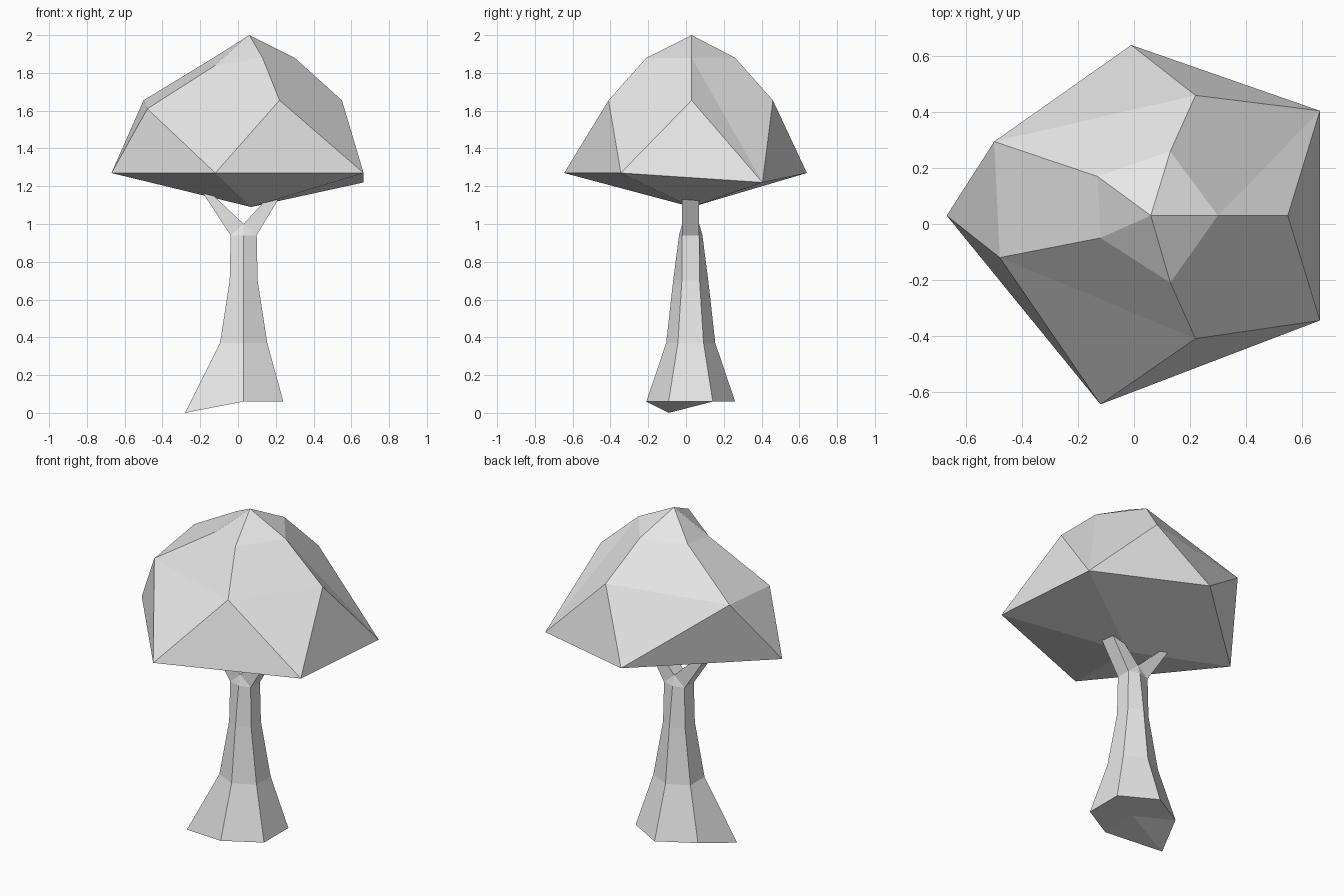
import bpy
import bmesh
from mathutils import Vector

cube = bpy.data.objects.get("Cube")
if cube:
    bpy.data.objects.remove(cube, do_unlink=True)

# Single plain material
grey = bpy.data.materials.new("light_grey")
colour = (0.8, 0.8, 0.8, 1)
grey.use_nodes = True
grey.diffuse_color = colour
grey.node_tree.nodes["Principled BSDF"].inputs["Base Color"].default_value = colour


def add_verts(bm, points):
    return [bm.verts.new(point) for point in points]


def finish(bm, name):
    """Turn a bmesh into a flat shaded object."""
    bmesh.ops.recalc_face_normals(bm, faces=bm.faces)
    mesh = bpy.data.meshes.new(name)
    bm.to_mesh(mesh)
    bm.free()
    mesh.materials.append(grey)
    part = bpy.data.objects.new(name, mesh)
    bpy.context.collection.objects.link(part)
    return part


def loft(bm, lower, upper):
    """Bridge two closed rings with quads."""
    count = len(lower)
    for i in range(count):
        j = (i + 1) % count
        bm.faces.new((lower[i], lower[j], upper[j], upper[i]))


def fan(bm, ring, tip):
    for i, vert in enumerate(ring):
        bm.faces.new((vert, ring[(i + 1) % len(ring)], tip))


# Canopy: a lopsided faceted dome with three rings of five corners
bm = bmesh.new()
peak, base = add_verts(bm, [(.06, .03, 2), (.07, .03, 1.09)])
crown = add_verts(bm, [(.3, .03, 1.88), (.13, .26, 1.88), (-.13, .17, 1.88),
                       (-.12, -.05, 1.84), (.13, -.21, 1.88)])
middle = add_verts(bm, [(.55, .03, 1.655), (.22, .46, 1.655), (-.5, .295, 1.655),
                        (-.48, -.12, 1.61), (.22, -.41, 1.655)])
rim = add_verts(bm, [(.665, .405, 1.22), (-.01, .64, 1.27), (-.67, .03, 1.27),
                     (-.12, -.645, 1.27), (.665, -.345, 1.27)])
fan(bm, crown, peak)
fan(bm, rim, base)
for i in range(5):
    j = (i + 1) % 5
    if i == 0:
        bm.faces.new((crown[i], middle[i], rim[i]))
        bm.faces.new((crown[i], rim[i], middle[j], crown[j]))
    else:
        bm.faces.new((crown[i], middle[i], middle[j], crown[j]))
        bm.faces.new((middle[i], rim[i], middle[j]))
    bm.faces.new((middle[i], rim[i - 1], rim[i]))
finish(bm, "canopy")

# Trunk: stacked six-sided rings that flare at the foot
centre = Vector((.03, .025, 0))


def hexagon(z, half_width, depth, side):
    outline = [(0, -depth), (half_width, -side), (half_width, side),
               (0, depth), (-half_width, side), (-half_width, -side)]
    return [centre + Vector((x, y, z)) for x, y in outline]


bm = bmesh.new()
sections = [(.06, .21, .235, .117), (.37, .125, .13, .068),
            (.7, .074, .093, .047), (.94, .069, .062, .045)]
rings = [add_verts(bm, hexagon(*section)) for section in sections]
for lower, upper in zip(rings, rings[1:]):
    loft(bm, lower, upper)

# One root corner reaches down to the ground
foot = rings[0]
foot[5].co.x, foot[5].co.z = -.28, 0
fan(bm, foot, bm.verts.new(centre + Vector((0, 0, .06))))

# Fork: a short ridge between two branches grown from the trunk sides
top = rings[-1]
ridge = add_verts(bm, [centre + Vector((0, y, 1)) for y in (-.045, .045)])
for end, tip in ((0, ridge[0]), (3, ridge[1])):
    bm.faces.new((top[end - 1], top[end], tip))
    bm.faces.new((top[end], top[end + 1], tip))

# Each branch runs up into the canopy: outer and inner edge positions
for sides, outer_x, inner_x in (((1, 2), .255, .185), ((5, 4), -.21, -.15)):
    front, back = top[sides[0]], top[sides[1]]
    root = [front, back, ridge[1], ridge[0]]
    shape = ((outer_x, 1.2), (inner_x, 1.17))
    front_end, back_end = [[(x, centre.y + y, z) for x, z in shape]
                           for y in (-.045, .045)]
    end = add_verts(bm, [front_end[0], back_end[0], back_end[1], front_end[1]])
    loft(bm, root, end)
    bm.faces.new(end)
finish(bm, "trunk")
